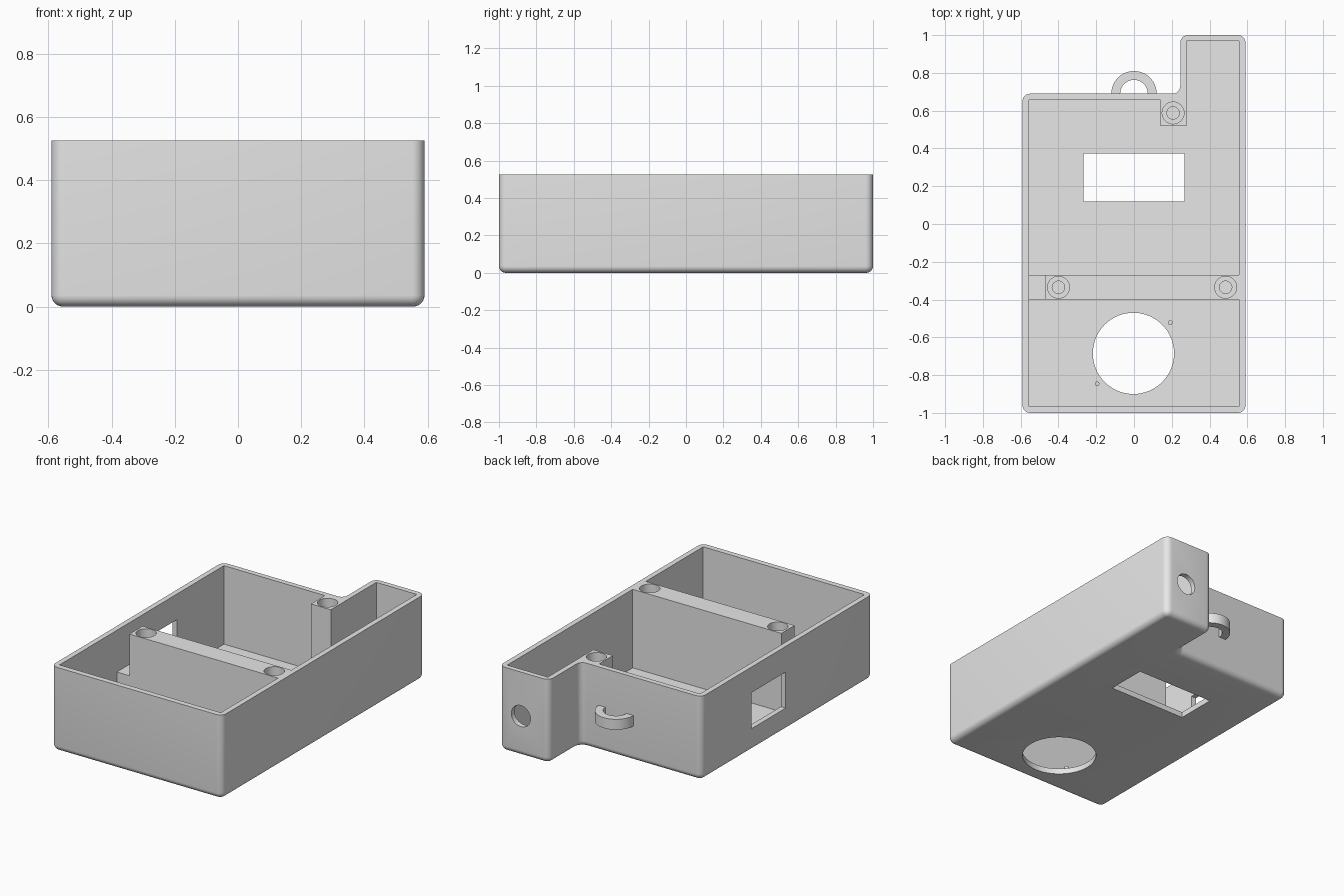
import bpy, bmesh
from math import sin, cos, pi, radians
from mathutils import Matrix

if "Cube" in bpy.data.objects:
    bpy.data.objects.remove(bpy.data.objects["Cube"], do_unlink=True)

grey = bpy.data.materials.new("light_grey_plastic")
grey.use_nodes = True
grey.diffuse_color = (0.8, 0.8, 0.8, 1)
grey.node_tree.nodes["Principled BSDF"].inputs["Base Color"].default_value = (0.8, 0.8, 0.8, 1)


def finish(name, bm):
    bmesh.ops.recalc_face_normals(bm, faces=bm.faces)
    mesh = bpy.data.meshes.new(name)
    bm.to_mesh(mesh)
    bm.free()
    mesh.materials.append(grey)
    ob = bpy.data.objects.new(name, mesh)
    bpy.context.collection.objects.link(ob)
    return ob


def prism_bm(points, z0, z1):
    bm = bmesh.new()
    base = bm.faces.new([bm.verts.new((x, y, z0)) for x, y in points])
    top = bmesh.ops.extrude_face_region(bm, geom=[base])["geom"]
    moved = [v for v in top if isinstance(v, bmesh.types.BMVert)]
    bmesh.ops.translate(bm, verts=moved, vec=(0, 0, z1 - z0))
    return bm


def prism(name, points, z0, z1):
    return finish(name, prism_bm(points, z0, z1))


def box(name, x0, x1, y0, y1, z0, z1):
    return prism(name, [(x0, y0), (x1, y0), (x1, y1), (x0, y1)], z0, z1)


def arc(cx, cy, r, a0, a1, n):
    return [(cx + r * cos(a0 + (a1 - a0) * i / n), cy + r * sin(a0 + (a1 - a0) * i / n))
            for i in range(n + 1)]


def disc(name, x, y, r, z0, z1, n=48):
    return prism(name, arc(x, y, r, 0, 2 * pi, n)[:-1], z0, z1)


def cut(target, cutter):
    cutter.hide_render = True
    mod = target.modifiers.new("cut", 'BOOLEAN')
    mod.operation = 'DIFFERENCE'
    mod.solver = 'EXACT'
    mod.object = cutter
    bpy.context.view_layer.objects.active = target
    bpy.ops.object.modifier_apply(modifier=mod.name)
    bpy.data.objects.remove(cutter, do_unlink=True)


def smooth(ob):
    bpy.ops.object.select_all(action='DESELECT')
    ob.select_set(True)
    bpy.context.view_layer.objects.active = ob
    bpy.ops.object.shade_smooth_by_angle(angle=radians(30))


W, H, BACK = 0.59, 0.525, 0.69     # half width, height, back of main body
IN, FLOOR, OVER = 0.557, 0.035, 0.6

# Outer body: L-shaped outline, rounded uprights, rounded bottom rim
bm = prism_bm([(-W, -1), (W, -1), (W, 1), (0.245, 1), (0.245, BACK), (-W, BACK)], 0, H)
uprights = [e for e in bm.edges if abs(e.verts[0].co.z - e.verts[1].co.z) > 0.1]
bmesh.ops.bevel(bm, geom=uprights, offset=0.04, segments=6, profile=0.5, affect='EDGES')
rim = [e for e in bm.edges if all(v.co.z < 0.001 for v in e.verts)]
bmesh.ops.bevel(bm, geom=rim, offset=0.036, segments=6, profile=0.5, affect='EDGES')
case = finish("case_shell", bm)

# Front bay and back bay, leaving the cross bar and corner post standing
cut(case, box("front_bay", -IN, IN, -0.965, -0.4, FLOOR, OVER))
cut(case, prism("back_bay", [(-IN, -0.27), (IN, -0.27), (IN, 0.968), (0.277, 0.968),
                             (0.277, 0.52), (0.14, 0.52), (0.14, 0.657), (-IN, 0.657)],
                FLOOR, OVER))

# Cable notch at the end of the cross bar
cut(case, box("bar_notch", -IN, -0.47, -0.41, -0.26, 0.265, OVER))

# Stepped screw sockets in the bar and the post
for x, y in [(-0.4, -0.335), (0.485, -0.335), (0.207, 0.588)]:
    cut(case, disc("socket", x, y, 0.058, 0.4, OVER, 32))
    cut(case, disc("pilot_hole", x, y, 0.033, 0.2, 0.45, 24))

# Floor openings, side window and cable hole
cut(case, box("floor_window", -0.267, 0.267, 0.12, 0.373, -0.1, 0.1))
cut(case, disc("round_opening", -0.003, -0.685, 0.215, -0.1, 0.1, 64))
cut(case, box("side_window", -0.7, -0.5, -0.14, 0.195, 0.14, 0.365))
cable = disc("cable_hole", 0, 0, 0.066, -0.1, 0.1, 32)
cable.data.transform(Matrix.Translation((0.44, 1, 0.25)) @ Matrix.Rotation(pi / 2, 4, 'X'))
cut(case, cable)
smooth(case)

# Hanging loop on the back wall
outer = arc(0, BACK, 0.12, 0, pi, 32)
inner = arc(0, BACK, 0.073, pi, 0, 32)
foot = BACK - 0.01
loop = prism("hanging_loop", [(0.12, foot)] + outer + [(-0.12, foot), (-0.073, foot)]
             + inner + [(0.073, foot)], 0.22, 0.285)
smooth(loop)

# Locating pins beside the round opening
for name, x, y in [("left_pin", 0.192, -0.522), ("right_pin", -0.195, -0.846)]:
    smooth(disc(name, x, y, 0.012, FLOOR - 0.01, FLOOR + 0.03, 16))
